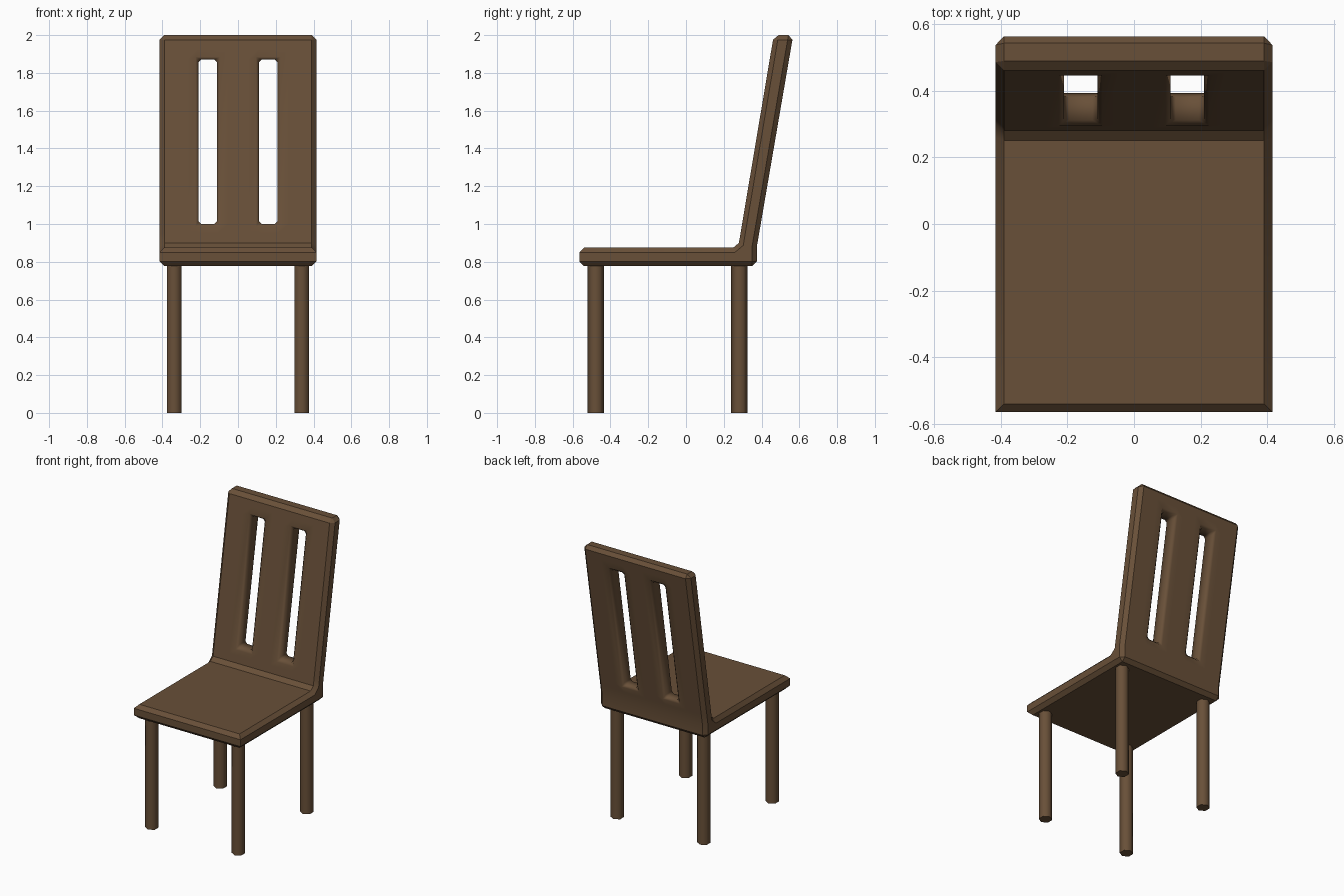
import bpy
import bmesh
import math

cube = bpy.data.objects.get("Cube")
if cube:
    bpy.data.objects.remove(cube, do_unlink=True)

wood = bpy.data.materials.new("brown wood")
wood.use_nodes = True
BROWN = (0.14, 0.08, 0.04, 1)
wood.diffuse_color = BROWN
wood.node_tree.nodes["Principled BSDF"].inputs["Base Color"].default_value = BROWN


def back_row(z):
    """Front and rear points of the leaning back at height z."""
    return (0.28 + (z - 0.9) * 0.168, z), (0.375 + (z - 0.88) * 0.172, z)


# Seat and back: paired (y, z) points of the upper and lower skin
rows = [((-0.565, 0.875), (-0.565, 0.777)),
        ((0.25, 0.875), (0.375, 0.777)),
        ((0.28, 0.90), (0.375, 0.88))]
rows += [back_row(z) for z in (0.95, 1.0, 1.87, 1.93, 2.0)]
SLOT_ROW = 4
columns = [-0.415, -0.27, -0.21, -0.11, -0.05, 0.05, 0.11, 0.21, 0.27, 0.415]
SLOT_COLUMNS = (2, 6)
last_row, last_col = len(rows) - 1, len(columns) - 1

bm = bmesh.new()
skin = [[[bm.verts.new((x, *row[side])) for x in columns] for row in rows]
        for side in (0, 1)]


def is_solid(r, c):
    inside = 0 <= r < last_row and 0 <= c < last_col
    return inside and not (r == SLOT_ROW and c in SLOT_COLUMNS)


for r in range(last_row):
    for c in range(last_col):
        if not is_solid(r, c):
            continue
        corners = [(r, c), (r, c + 1), (r + 1, c + 1), (r + 1, c)]
        for layer in skin:
            bm.faces.new([layer[i][j] for i, j in corners])
        # Close the rim wherever the neighbouring cell is open
        neighbours = [(r - 1, c), (r, c + 1), (r + 1, c), (r, c - 1)]
        for k, (nr, nc) in enumerate(neighbours):
            if not is_solid(nr, nc):
                a, b = corners[k], corners[(k + 1) % 4]
                bm.faces.new([skin[0][a[0]][a[1]], skin[0][b[0]][b[1]],
                              skin[1][b[0]][b[1]], skin[1][a[0]][a[1]]])
bmesh.ops.recalc_face_normals(bm, faces=bm.faces)


def in_slot(edge):
    return all(abs(v.co.x) < 0.22 and 0.99 < v.co.z < 1.88 for v in edge.verts)


def bevel(edges, width):
    bmesh.ops.bevel(bm, geom=edges, offset=width, offset_type='OFFSET',
                    segments=1, profile=0.5, affect='EDGES', clamp_overlap=True)


def at_front_corner(edge):
    return all(v.co.y < -0.56 and abs(v.co.x) > 0.41 for v in edge.verts)


# Chamfer the slots, then the outer rim
hard = [e for e in bm.edges if e.calc_face_angle() > math.radians(60)]
outer = [e for e in hard if not in_slot(e) and not at_front_corner(e)]
bevel([e for e in hard if in_slot(e)], 0.015)
bevel([e for e in outer if e.is_valid], 0.025)

# Smooth shading, with only the outer chamfers kept crisp
for face in bm.faces:
    face.smooth = True
for edge in bm.edges:
    near_slot = all(abs(v.co.x) < 0.28 and 0.96 < v.co.z < 1.92 for v in edge.verts)
    edge.smooth = near_slot or edge.calc_face_angle() < math.radians(30)
mesh = bpy.data.meshes.new("seat_and_back")
bm.to_mesh(mesh)
bm.free()
mesh.materials.append(wood)
bpy.context.collection.objects.link(bpy.data.objects.new("seat_and_back", mesh))

# Four six-sided legs
for y, place in ((-0.477, "front"), (0.283, "rear")):
    for x, side in ((0.337, "left"), (-0.337, "right")):
        bpy.ops.mesh.primitive_cylinder_add(vertices=6, radius=0.0435, depth=0.79,
                                            location=(x, y, 0.395))
        leg = bpy.context.object
        leg.name = f"{place}_{side}_leg"
        leg.data.materials.append(wood)
        bpy.ops.object.shade_smooth_by_angle(angle=math.radians(65))
